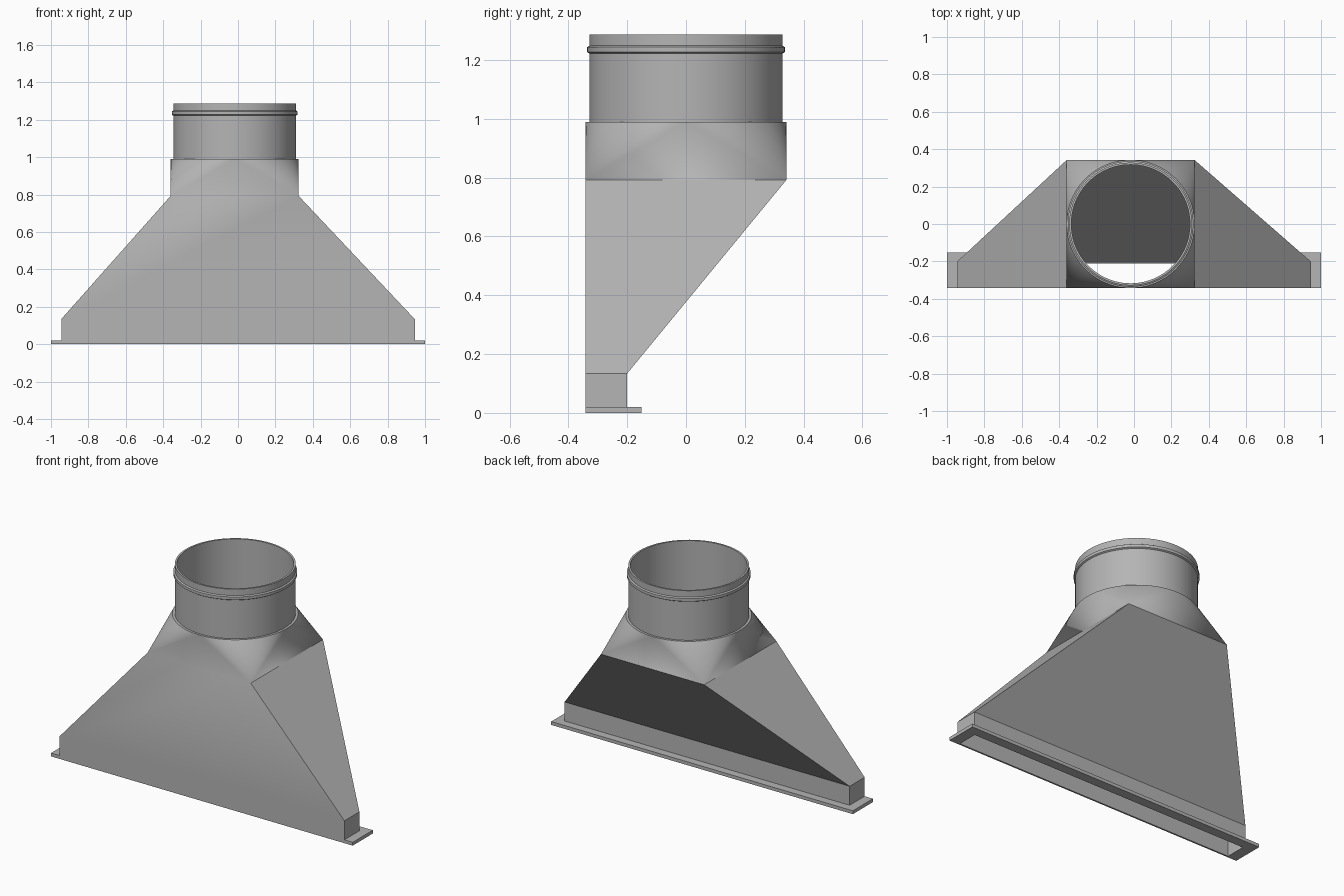
import bpy, bmesh, math

if "Cube" in bpy.data.objects:
    bpy.data.objects.remove(bpy.data.objects["Cube"], do_unlink=True)

CX = -0.018          # the round outlet sits slightly off centre
R = 0.342            # half width of the square top
FRONT = -0.342
N = 96               # sides of the round parts

metal = bpy.data.materials.new("grey sheet metal")
metal.use_nodes = True
grey = (0.46, 0.46, 0.46, 1)
metal.diffuse_color = grey
metal.node_tree.nodes["Principled BSDF"].inputs["Base Color"].default_value = grey


def finish(bm, name, thickness=0):
    bmesh.ops.recalc_face_normals(bm, faces=bm.faces)
    mesh = bpy.data.meshes.new(name)
    bm.to_mesh(mesh)
    bm.free()
    obj = bpy.data.objects.new(name, mesh)
    bpy.context.collection.objects.link(obj)
    mesh.materials.append(metal)
    bpy.ops.object.select_all(action='DESELECT')
    obj.select_set(True)
    bpy.context.view_layer.objects.active = obj
    if thickness:
        mod = obj.modifiers.new("wall", 'SOLIDIFY')
        mod.thickness = thickness
        mod.offset = -1
        bpy.ops.object.modifier_apply(modifier=mod.name)
    bpy.ops.object.shade_smooth_by_angle(angle=math.radians(25))
    return obj


def rect(bm, x0, x1, y0, y1, z):
    # corners run anticlockwise from front left
    return [bm.verts.new((x, y, z)) for x, y in ((x1, y1), (x0, y1), (x0, y0), (x1, y0))]


def circle(bm, r, z):
    return [bm.verts.new((CX + r * math.cos(2 * math.pi * i / N),
                          r * math.sin(2 * math.pi * i / N), z)) for i in range(N)]


def bridge(bm, a, b):
    n = len(a)
    for i in range(n):
        j = (i + 1) % n
        bm.faces.new((a[i], a[j], b[j], b[i]))


# Hopper: straight neck, tapered body, square-to-round transition
bm = bmesh.new()
base = rect(bm, -0.945, 0.945, FRONT, -0.2, 0.015)
neck = rect(bm, -0.945, 0.945, FRONT, -0.2, 0.134)
square = rect(bm, CX - R, CX + R, FRONT, R, 0.793)
top = circle(bm, R, 0.99)
lip = circle(bm, 0.322, 0.99)
bridge(bm, base, neck)
bridge(bm, neck, square)
quarter = N // 4
for k in range(4):
    for i in range(k * quarter, (k + 1) * quarter):
        bm.faces.new((square[k], top[(i + 1) % N], top[i]))
    end = top[(k + 1) * quarter % N]
    bm.faces.new((square[k], square[(k + 1) % 4], end))
bridge(bm, top, lip)
finish(bm, "hopper", 0.01)

# Flange: flat rectangular frame round the slot
bm = bmesh.new()
loops = [rect(bm, -x, x, y0, y1, z) for x, y0, y1, z in (
    (1, FRONT, -0.152, 0), (1, FRONT, -0.152, 0.02),
    (0.935, -0.332, -0.21, 0.02), (0.935, -0.332, -0.21, 0))]
for a, b in zip(loops, loops[1:] + loops[:1]):
    bridge(bm, a, b)
finish(bm, "flange")

# Round outlet collar with a raised sealing bead
bm = bmesh.new()
profile = [(0.328, 0.985), (0.328, 1.222), (0.336, 1.227), (0.336, 1.244),
           (0.328, 1.249), (0.328, 1.287), (0.317, 1.287), (0.317, 0.985)]
loops = [circle(bm, r, z) for r, z in profile]
for a, b in zip(loops, loops[1:] + loops[:1]):
    bridge(bm, a, b)
finish(bm, "outlet_collar")
